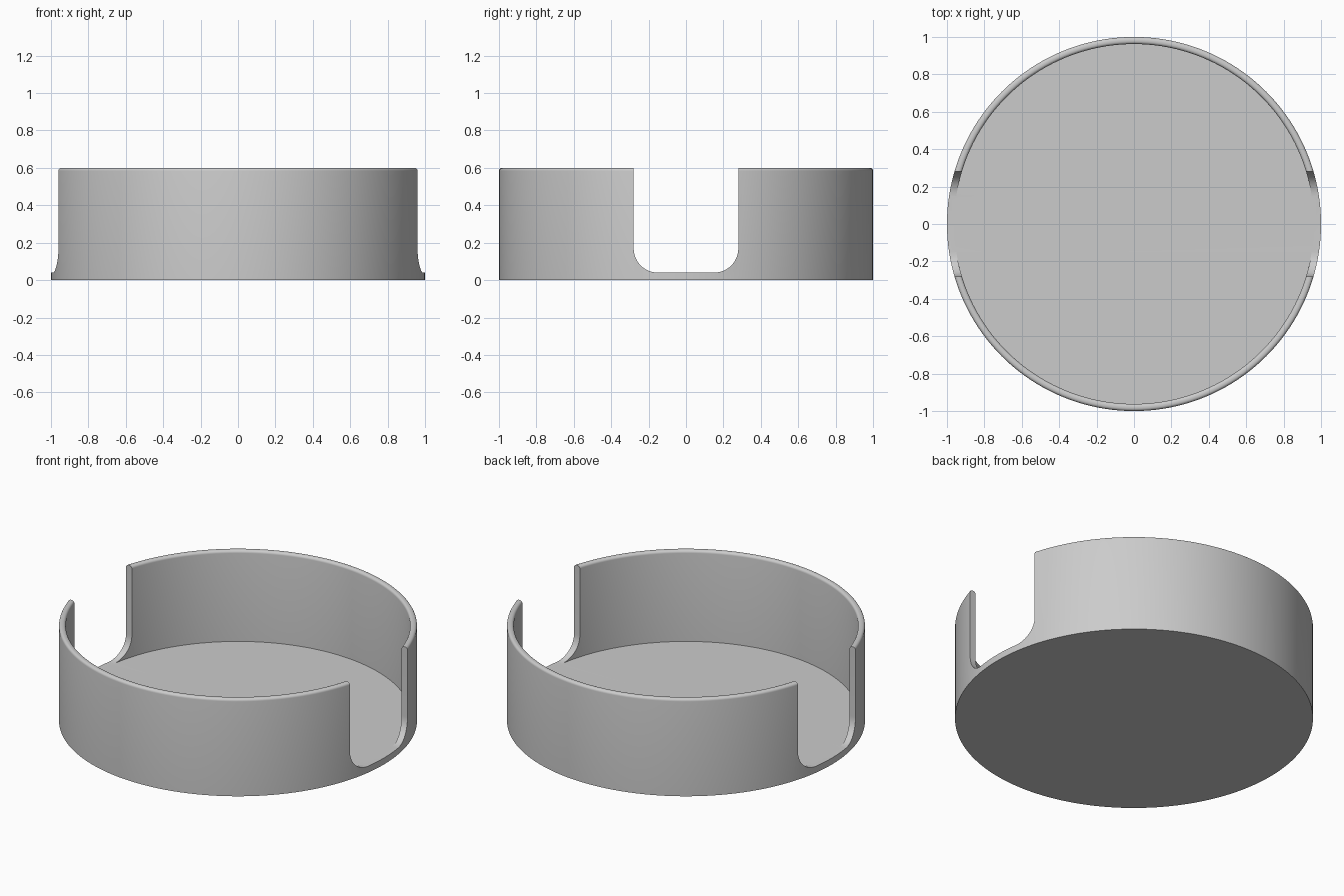
import bpy, bmesh, math
from mathutils import Vector

default = bpy.data.objects.get("Cube")
if default:
    bpy.data.objects.remove(default, do_unlink=True)

RADIUS, INNER, HEIGHT, FLOOR = 1.0, 0.962, 0.6, 0.04
RIM = 0.016            # rounding of the rim edges
SLOT, CORNER = 0.28, 0.13   # slot half width and lower corner radius
SEGMENTS = 160

grey = bpy.data.materials.new("light grey")
grey.use_nodes = True
grey.diffuse_color = (0.6, 0.6, 0.6, 1)
grey.node_tree.nodes["Principled BSDF"].inputs["Base Color"].default_value = (0.6, 0.6, 0.6, 1)


def arc(cx, cz, r, start, end, steps):
    """Points on a circular arc, angles in degrees."""
    angles = [math.radians(start + (end - start) * i / steps) for i in range(steps + 1)]
    return [(cx + r * math.cos(a), cz + r * math.sin(a)) for a in angles]


def add_object(name, bm):
    bmesh.ops.recalc_face_normals(bm, faces=bm.faces)
    mesh = bpy.data.meshes.new(name)
    bm.to_mesh(mesh)
    bm.free()
    mesh.materials.append(grey)
    obj = bpy.data.objects.new(name, mesh)
    bpy.context.collection.objects.link(obj)
    return obj


# Round tray: a lathed wall closed by a flat base and floor
profile = [(RADIUS, 0)]
profile += arc(RADIUS - RIM, HEIGHT - RIM, RIM, 0, 90, 5)
profile += arc(INNER + RIM, HEIGHT - RIM, RIM, 90, 180, 5)
profile += [(INNER, FLOOR)]
bm = bmesh.new()
rings = []
for r, z in profile:
    turns = [2 * math.pi * i / SEGMENTS for i in range(SEGMENTS)]
    rings.append([bm.verts.new((r * math.cos(a), r * math.sin(a), z)) for a in turns])
for low, high in zip(rings, rings[1:]):
    for i in range(SEGMENTS):
        j = (i + 1) % SEGMENTS
        bm.faces.new((low[i], low[j], high[j], high[i]))
bm.faces.new(rings[0])
bm.faces.new(rings[-1])
tray = add_object("round_tray", bm)

# Slot cutter: a round-cornered prism through both sides, level with the floor
outline = [(-SLOT, HEIGHT + 0.2)]
outline += arc(-SLOT + CORNER, FLOOR + CORNER, CORNER, 180, 270, 12)
outline += arc(SLOT - CORNER, FLOOR + CORNER, CORNER, 270, 360, 12)
outline += [(SLOT, HEIGHT + 0.2)]
bm = bmesh.new()
face = bm.faces.new([bm.verts.new((-1.2, y, z)) for y, z in outline])
extruded = bmesh.ops.extrude_face_region(bm, geom=[face], use_keep_orig=True)
moved = [g for g in extruded["geom"] if isinstance(g, bmesh.types.BMVert)]
bmesh.ops.translate(bm, verts=moved, vec=Vector((2.4, 0, 0)))
cutter = add_object("slot_cutter", bm)
cutter.hide_render = True

# Cut both slots and finish the shading
cut = tray.modifiers.new("side slots", 'BOOLEAN')
cut.operation = 'DIFFERENCE'
cut.solver = 'EXACT'
cut.object = cutter
bpy.ops.object.select_all(action='DESELECT')
tray.select_set(True)
bpy.context.view_layer.objects.active = tray
bpy.ops.object.modifier_apply(modifier=cut.name)
bpy.data.objects.remove(cutter, do_unlink=True)
bpy.ops.object.shade_smooth_by_angle(angle=math.radians(30))
